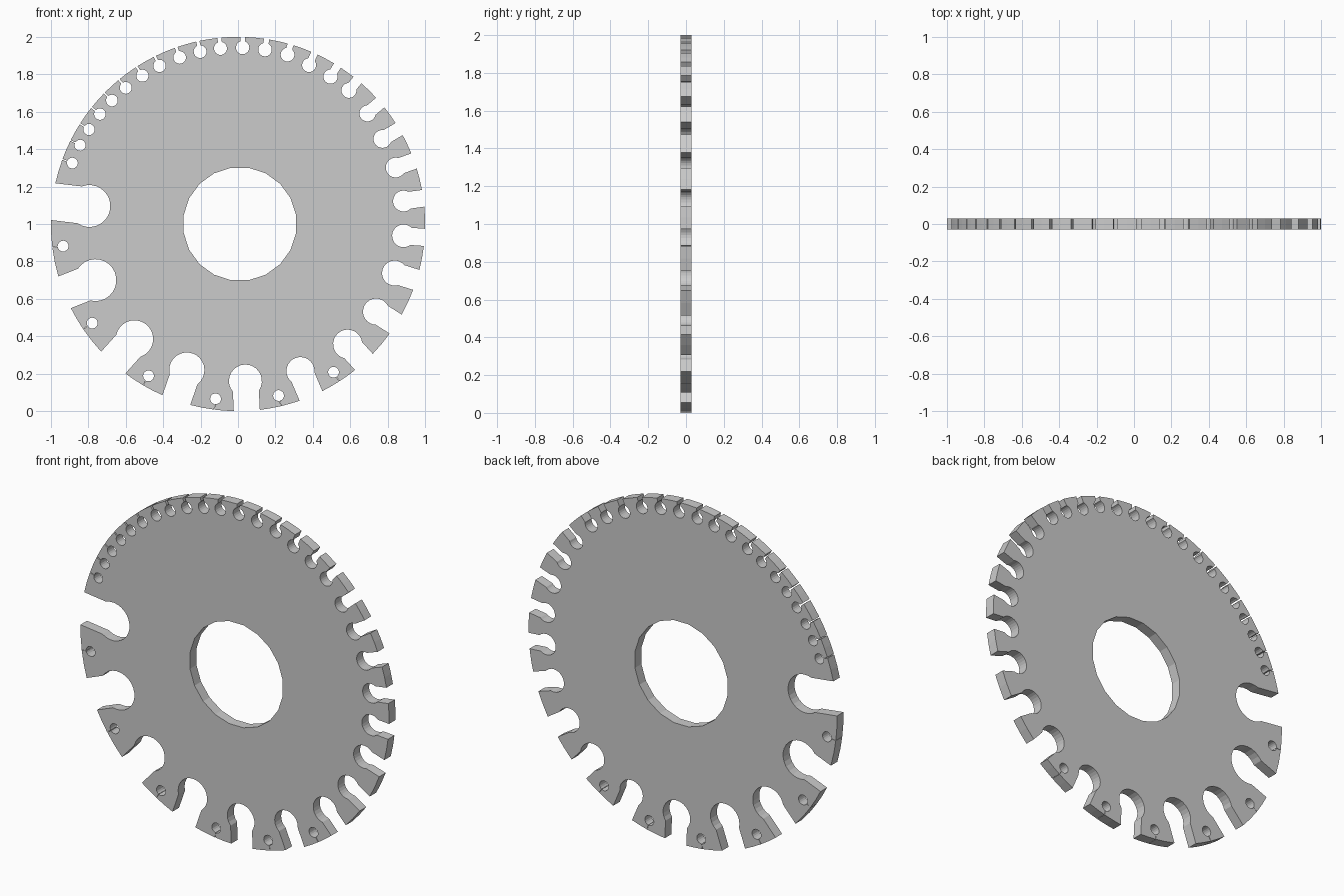
import bpy, bmesh
from math import sin, cos, asin, sqrt, radians, degrees, pi, ceil

if "Cube" in bpy.data.objects:
    bpy.data.objects.remove(bpy.data.objects["Cube"])

R, HALF_T = 1.0, 0.03

# keyhole slots: (angle, distance of hole centre, hole radius, slot width)
slots = []
fine = [159.8, 153.5, 147.6, 141.5, 135.6, 129.5, 122.8, 116.4,
        109.3, 102.4, 95.7, 88.5, 81.2, 73.7, 65.9, 57.9]
for i, a in enumerate(fine):
    t = i / 15
    slots.append((a, 0.943 if i < 14 else 0.93, 0.029 + 0.009 * t,
                  0.005 + 0.012 * t + 0.026 * t ** 3))
slots += [
    (50.3, .928, .040, .055), (40.5, .910, .043, .068), (30.5, .896, .048, .075),
    (19.7, .895, .053, .086), (7.9, .893, .056, .090), (-4.1, .887, .061, .092),
    (-17.4, .877, .067, .112), (-32.4, .874, .070, .120), (-47.6, .869, .0775, .128),
    (-67.0, .854, .075, .132), (-87.3, .840, .088, .139), (-109.3, .827, .094, .157),
    (-132.0, .827, .100, .174), (-158.5, .819, .112, .182), (-186.9, .800, .112, .198)]
# small holes with hairline slits in the wide teeth
slots += [(a, .942, .029, .002) for a in (-57.2, -76.7, -97.3, -120.5, -145.8, -172.8)]
slots.sort(reverse=True)


def keyhole(angle, d, r, w):
    """Clockwise outline of one slot, mouth to mouth."""
    a, h = radians(angle), w / 2
    gap = asin(h / r)
    n = 18
    local = [(sqrt(R * R - h * h), h)]
    for k in range(n + 1):
        b = gap + (2 * pi - 2 * gap) * k / n
        local.append((d + r * cos(b), r * sin(b)))
    local.append((sqrt(R * R - h * h), -h))
    return [(u * cos(a) - v * sin(a), u * sin(a) + v * cos(a)) for u, v in local]


# outer outline: slots joined by rim arcs
outline = []
for i, s in enumerate(slots):
    outline += keyhole(*s)
    nxt = slots[(i + 1) % len(slots)]
    a0 = s[0] - degrees(asin(s[3] / 2))
    a1 = nxt[0] + degrees(asin(nxt[3] / 2))
    if a1 > a0:
        a1 -= 360
    n = max(1, ceil((a0 - a1) / 5))
    for k in range(1, n):
        b = radians(a0 + (a1 - a0) * k / n)
        outline.append((R * cos(b), R * sin(b)))

# centre hole, 20 sides
bore = [(0.01 + 0.304 * cos(2 * pi * (k + .5) / 20), 0.304 * sin(2 * pi * (k + .5) / 20))
        for k in range(20)]

# fill the profile and extrude it to the plate thickness
bm = bmesh.new()
edges = []
for loop in (outline, bore):
    vs = [bm.verts.new((x, -HALF_T, z + R)) for x, z in loop]
    edges += [bm.edges.new((vs[i - 1], vs[i])) for i in range(len(vs))]
bmesh.ops.triangle_fill(bm, use_beauty=True, use_dissolve=False, edges=edges,
                        normal=(0, -1, 0))
ext = bmesh.ops.extrude_face_region(bm, geom=bm.faces[:], use_keep_orig=True)
for v in ext["geom"]:
    if isinstance(v, bmesh.types.BMVert):
        v.co.y = HALF_T
bmesh.ops.recalc_face_normals(bm, faces=bm.faces[:])

me = bpy.data.meshes.new("gauge_plate")
bm.to_mesh(me)
bm.free()
plate = bpy.data.objects.new("gauge_plate", me)
bpy.context.collection.objects.link(plate)
